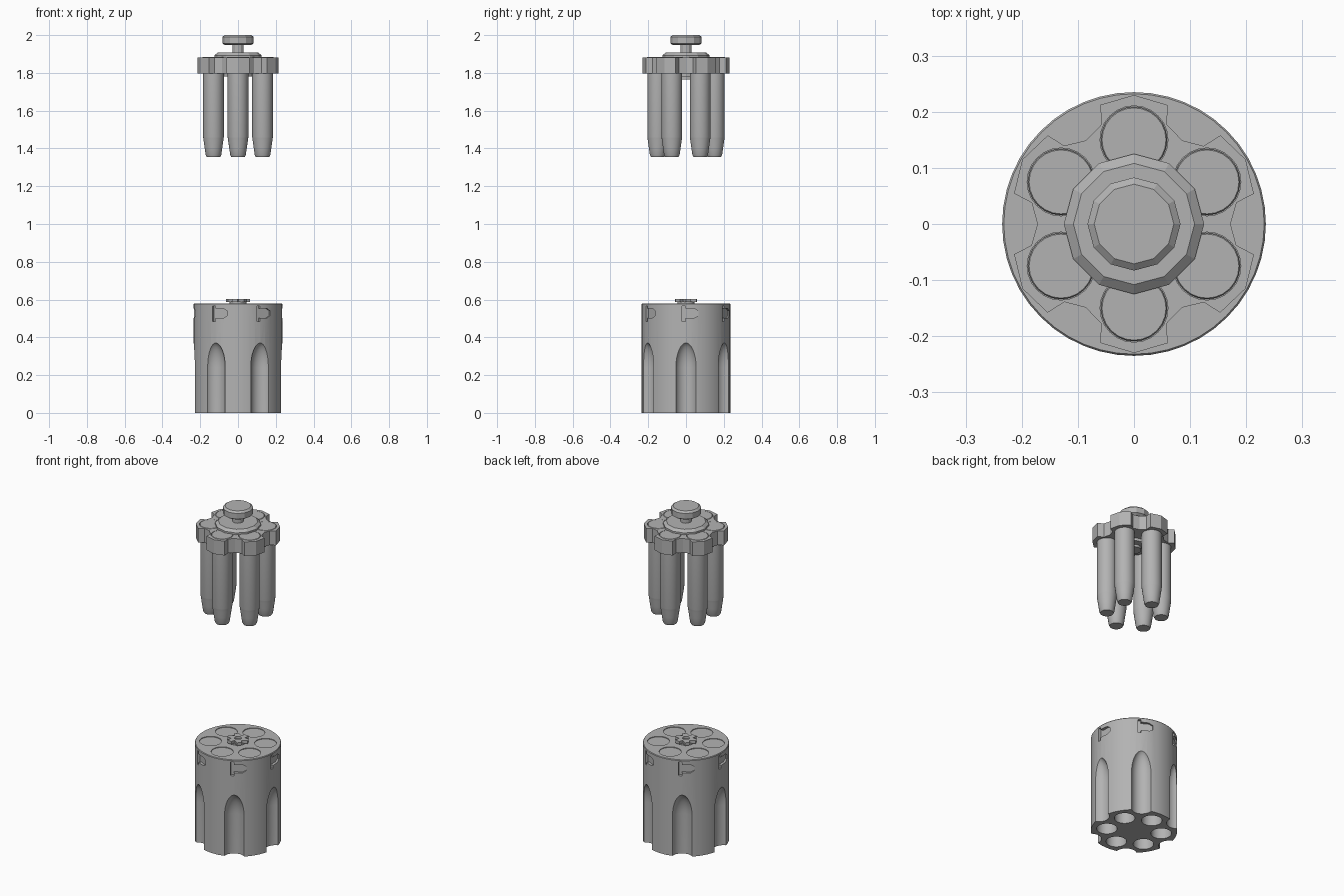
import bpy, bmesh, math
from mathutils import Matrix, Vector

cube = bpy.data.objects.get("Cube")
if cube:
    bpy.data.objects.remove(cube, do_unlink=True)

STEEL = (0.45, 0.45, 0.45, 1)
steel = bpy.data.materials.new("grey_steel")
steel.use_nodes = True
steel.diffuse_color = STEEL
steel.node_tree.nodes["Principled BSDF"].inputs["Base Color"].default_value = STEEL

CHAMBER_RING = 0.15
SIXTH = math.tau / 6


def turn(i, half=False):
    return Matrix.Rotation(SIXTH * (i + (0.5 if half else 0)), 4, 'Z')


def lathe(bm, profile, sides, matrix=Matrix()):
    """Closed solid of revolution from (radius, z) pairs, bottom to top."""
    rings = []
    for r, z in profile:
        rings.append([bm.verts.new(matrix @ Vector((r * math.cos(math.tau * k / sides),
                                                    r * math.sin(math.tau * k / sides), z)))
                      for k in range(sides)])
    for a, b in zip(rings, rings[1:]):
        for k in range(sides):
            n = (k + 1) % sides
            bm.faces.new((a[k], a[n], b[n], b[k]))
    bm.faces.new(rings[0][::-1])
    bm.faces.new(rings[-1])


def prism(bm, outline, z0, z1, matrix=Matrix()):
    """Extrude a counter-clockwise outline between two heights."""
    low = [bm.verts.new(matrix @ Vector((x, y, z0))) for x, y in outline]
    high = [bm.verts.new(matrix @ Vector((x, y, z1))) for x, y in outline]
    for k in range(len(low)):
        n = (k + 1) % len(low)
        bm.faces.new((low[k], low[n], high[n], high[k]))
    bm.faces.new(low[::-1])
    bm.faces.new(high)


def finish(bm, name):
    mesh = bpy.data.meshes.new(name)
    bm.to_mesh(mesh)
    bm.free()
    mesh.materials.append(steel)
    obj = bpy.data.objects.new(name, mesh)
    bpy.context.collection.objects.link(obj)
    return obj


def select(obj):
    bpy.ops.object.select_all(action='DESELECT')
    obj.select_set(True)
    bpy.context.view_layer.objects.active = obj


def smooth(obj, degrees=30):
    select(obj)
    bpy.ops.object.shade_smooth_by_angle(angle=math.radians(degrees))


def cut(obj, cutter):
    mod = obj.modifiers.new("cut", 'BOOLEAN')
    mod.operation = 'DIFFERENCE'
    mod.solver = 'EXACT'
    mod.object = cutter
    select(obj)
    bpy.ops.object.modifier_apply(modifier=mod.name)
    bpy.data.objects.remove(cutter, do_unlink=True)


# Cylinder body
bm = bmesh.new()
lathe(bm, [(0.235, 0), (0.235, 0.576), (0.232, 0.58)], 48)
body = finish(bm, "cylinder_body")

# Flutes with long rounded tops, stop notches and chambers
bm = bmesh.new()
flute = [(0.058, -0.05)]
for k in range(9):
    a = math.pi / 2 * k / 8.3
    flute.append((0.058 * math.cos(a), 0.24 + 0.135 * math.sin(a)))
notch = [(-0.02, 0.485), (-0.002, 0.485), (-0.002, 0.503), (0.045, 0.503), (0.065, 0.515),
         (0.065, 0.54), (0.045, 0.552), (-0.002, 0.552), (-0.002, 0.567), (-0.02, 0.567)]
# Notch outline lies in the tangent plane, extruded outwards
tangent = Matrix(((0, 0, 1, 0), (1, 0, 0, 0), (0, 1, 0, 0), (0, 0, 0, 1)))
for i in range(6):
    lathe(bm, flute, 32, turn(i) @ Matrix.Translation((0.25, 0, 0)))
    prism(bm, notch, 0.218, 0.27, turn(i) @ tangent)
    chamber = turn(i, True) @ Matrix.Translation((CHAMBER_RING, 0, 0))
    lathe(bm, [(0.056, -0.05), (0.056, 0.55)], 32, chamber)
    lathe(bm, [(0.06, 0.576), (0.06, 0.6)], 32, chamber)
cut(body, finish(bm, "body_cutter"))
smooth(body)

# Ratchet star on the rear of the cylinder
bm = bmesh.new()
lathe(bm, [(0.045, 0.57), (0.045, 0.59)], 24)
teeth = []
for i in range(6):
    for r, part in ((0.064, 0.0), (0.058, 0.45), (0.036, 0.6)):
        a = SIXTH * (i + part)
        teeth.append((r * math.cos(a), r * math.sin(a)))
prism(bm, teeth, 0.586, 0.604)
ratchet = finish(bm, "ratchet_star")
bm = bmesh.new()
lathe(bm, [(0.02, 0.592), (0.02, 0.65)], 20)
cut(ratchet, finish(bm, "ratchet_cutter"))
smooth(ratchet)

# Loader plate with six lobes
bm = bmesh.new()
outline = []
for i in range(6):
    for x, y in ((0.172, 0), (0.183, 0.038), (0.2136, 0.054), (0.199, 0.115),
                 (0.154, 0.158), (0.124, 0.139)):
        p = turn(i) @ Vector((x, y, 0))
        outline.append((p.x, p.y))
prism(bm, outline, 1.797, 1.882)
plate = finish(bm, "loader_plate")
bm = bmesh.new()
for i in range(6):
    lathe(bm, [(0.0605, 1.875), (0.0605, 1.95)], 24,
          turn(i, True) @ Matrix.Translation((CHAMBER_RING, 0, 0)))
cut(plate, finish(bm, "plate_cutter"))

# Hub under and over the plate
bm = bmesh.new()
lathe(bm, [(0.04, 1.765), (0.04, 1.78), (0.08, 1.78), (0.08, 1.8)], 12)
finish(bm, "loader_lower_hub")
bm = bmesh.new()
lathe(bm, [(0.125, 1.88), (0.125, 1.893), (0.108, 1.907)], 12)
finish(bm, "loader_collar")

# Knob and its stem
bm = bmesh.new()
lathe(bm, [(0.03, 1.9), (0.03, 1.96)], 12)
finish(bm, "knob_stem")
bm = bmesh.new()
lathe(bm, [(0.07, 1.948), (0.083, 1.956), (0.083, 1.99), (0.071, 2.0)], 12)
finish(bm, "loader_knob")

# Six cartridges held in the plate
for i in range(6):
    bm = bmesh.new()
    lathe(bm, [(0.036, 1.355), (0.041, 1.365), (0.047, 1.405), (0.052, 1.44), (0.054, 1.455),
               (0.055, 1.46), (0.055, 1.865), (0.059, 1.865), (0.059, 1.88), (0.057, 1.883)], 24,
          turn(i, True) @ Matrix.Translation((CHAMBER_RING, 0, 0)))
    smooth(finish(bm, f"cartridge_{i + 1}"))
